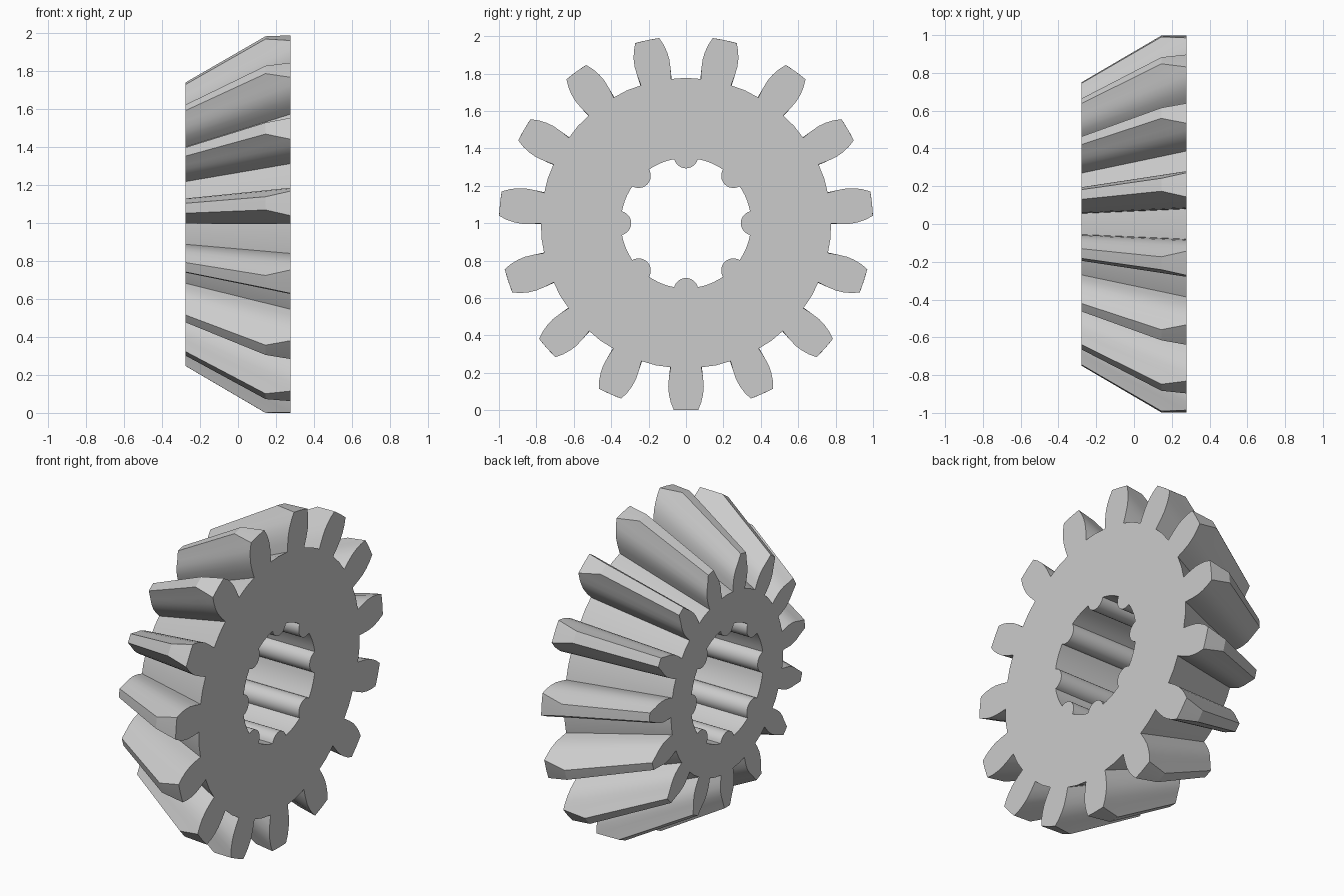
import bpy, bmesh
from math import sin, cos, pi, radians, sqrt, atan2

cube = bpy.data.objects.get("Cube")
if cube:
    bpy.data.objects.remove(cube, do_unlink=True)

TEETH = 15
HALF = 0.278           # half of the face width along x
CENTRE_Z = 1.0
TIP_R = 1.0            # turned-down outer cylinder
CONE_R = 1.079         # tip cone radius extended to the back face
BREAK_X = 0.145        # where the tip cone meets the cylinder
FRONT_SCALE = 0.697
ROOT_R = 0.775

# Tooth flank at the back face: radius, half angle in degrees
FLANK = [(ROOT_R, 6.1), (0.83, 6.3), (0.88, 6.2), (0.92, 5.7),
         (0.96, 4.9), (TIP_R, 3.75), (CONE_R, 2.0)]

# Bore with round splines
BORE_R, SPLINES, SPLINE_R, SPLINE_C = 0.348, 8, 0.065, 0.358


def tooth_ring(clip):
    """Polar outline of all teeth; clip trims the tips to the cylinder."""
    flank = FLANK[:-1] + [FLANK[-2]] if clip else FLANK
    tip_r = flank[-1][0]
    tooth = [(r, -a) for r, a in flank] + [(tip_r, 0)]
    tooth += [(r, a) for r, a in reversed(flank)]
    pitch = 360 / TEETH
    tooth.append((ROOT_R + 0.002, pitch / 2))
    return [(r, radians(a + i * pitch - 90)) for i in range(TEETH) for r, a in tooth]


def bore_ring():
    """Polar outline of the bore with inward half-round splines."""
    ring = []
    reach = (BORE_R**2 + SPLINE_C**2 - SPLINE_R**2) / (2 * SPLINE_C)
    half = sqrt(BORE_R**2 - reach**2)
    start = atan2(half, SPLINE_C - reach)
    join = atan2(half, reach)
    step = 2 * pi / SPLINES
    for i in range(SPLINES):
        for k in range(13):
            t = start * (k / 6 - 1)
            x, y = SPLINE_C - SPLINE_R * cos(t), SPLINE_R * sin(t)
            ring.append((sqrt(x * x + y * y), atan2(y, x) + i * step))
        for k in range(1, 5):
            ring.append((BORE_R, i * step + join + (step - 2 * join) * k / 5))
    return ring


def add_ring(bm, ring, x, scale=1.0):
    return [bm.verts.new((x, r * scale * cos(a), CENTRE_Z + r * scale * sin(a)))
            for r, a in ring]


def skin(bm, a, b):
    for i in range(len(a)):
        j = (i + 1) % len(a)
        bm.faces.new((a[i], a[j], b[j], b[i]))


def cap(bm, x):
    edges = [e for e in bm.edges if e.is_boundary
             and all(abs(v.co.x - x) < 1e-4 for v in e.verts)]
    bmesh.ops.triangle_fill(bm, edges=edges, use_beauty=True, normal=(1, 0, 0))


bm = bmesh.new()
# Tapered teeth
front = add_ring(bm, tooth_ring(False), -HALF, FRONT_SCALE)
middle = add_ring(bm, tooth_ring(False), BREAK_X, TIP_R / CONE_R)
back = add_ring(bm, tooth_ring(True), HALF)
skin(bm, front, middle)
skin(bm, middle, back)
# Splined bore
skin(bm, add_ring(bm, bore_ring(), -HALF), add_ring(bm, bore_ring(), HALF))
bmesh.ops.remove_doubles(bm, verts=bm.verts[:], dist=1e-5)
# Flat end faces
cap(bm, -HALF)
cap(bm, HALF)
bmesh.ops.recalc_face_normals(bm, faces=bm.faces[:])

mesh = bpy.data.meshes.new("bevel_gear")
bm.to_mesh(mesh)
bm.free()
gear = bpy.data.objects.new("bevel_gear", mesh)
bpy.context.collection.objects.link(gear)

# Plain grey metal
grey = bpy.data.materials.new("light_grey")
grey.use_nodes = True
colour = (0.6, 0.6, 0.6, 1)
grey.diffuse_color = colour
grey.node_tree.nodes["Principled BSDF"].inputs["Base Color"].default_value = colour
mesh.materials.append(grey)

bpy.ops.object.select_all(action='DESELECT')
gear.select_set(True)
bpy.context.view_layer.objects.active = gear
bpy.ops.object.shade_smooth_by_angle(angle=radians(28))
